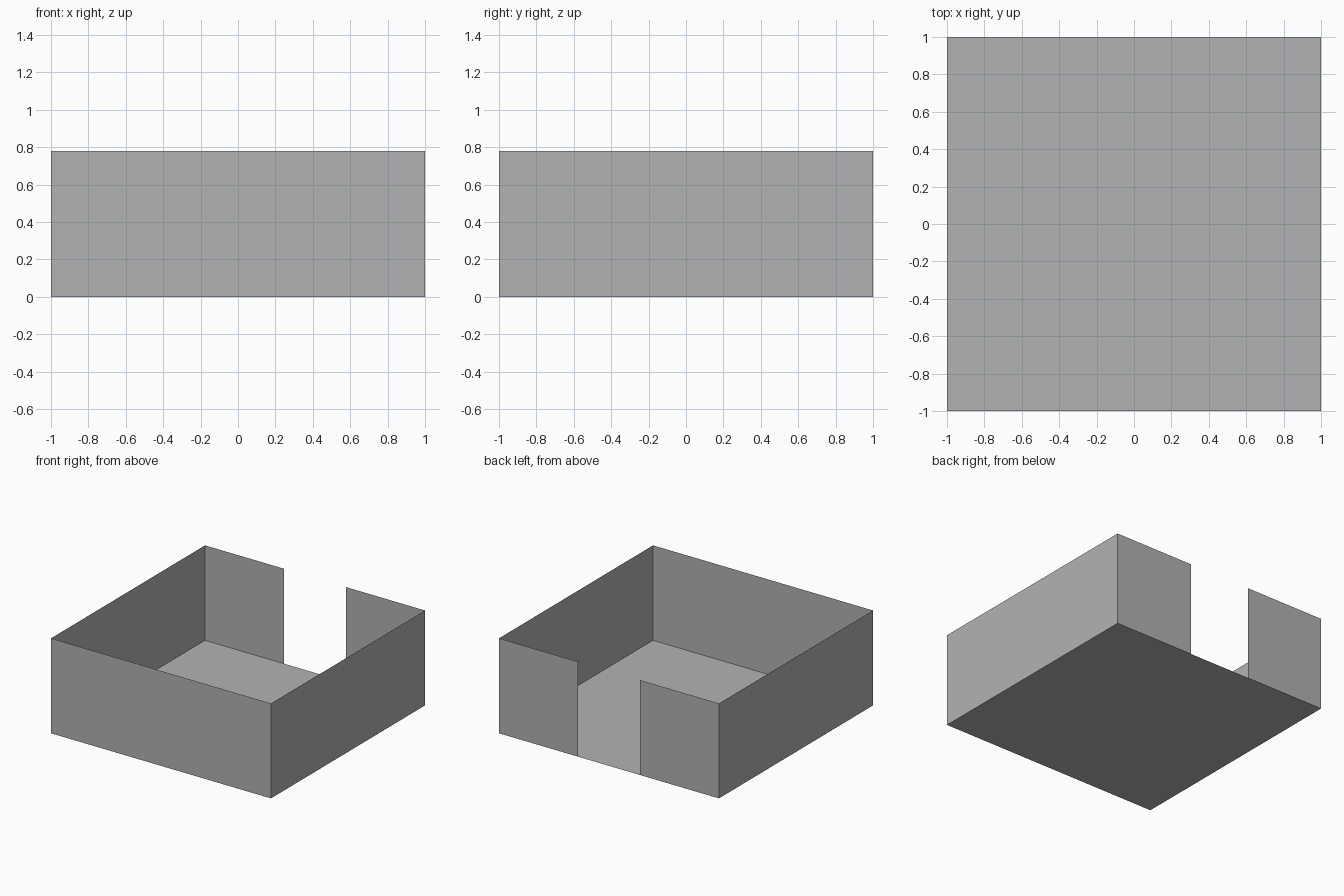
import bpy
import bmesh

HALF = 1.0      # half the side of the square room
HEIGHT = 0.78   # wall height
GAP = 0.28      # half the width of the doorway in the back wall

cube = bpy.data.objects.get("Cube")
if cube:
    bpy.data.objects.remove(cube, do_unlink=True)

# Plain grey for every surface
grey = bpy.data.materials.new("plain_grey")
grey.use_nodes = True
colour = (0.448, 0.448, 0.448, 1.0)
grey.diffuse_color = colour
grey.node_tree.nodes["Principled BSDF"].inputs["Base Color"].default_value = colour


def add_object(name, bm):
    mesh = bpy.data.meshes.new(name)
    bm.to_mesh(mesh)
    bm.free()
    mesh.materials.append(grey)
    obj = bpy.data.objects.new(name, mesh)
    bpy.context.collection.objects.link(obj)
    return obj


def add_wall(name, start, end):
    """Thin upright sheet raised from a floor line, facing right of its direction."""
    bm = bmesh.new()
    low = [bm.verts.new((x, y, 0)) for x, y in (start, end)]
    high = [bm.verts.new((x, y, HEIGHT)) for x, y in (end, start)]
    bm.faces.new(low + high)
    return add_object(name, bm)


# Floor sheet
bm = bmesh.new()
bmesh.ops.create_grid(bm, x_segments=1, y_segments=1, size=HALF)
add_object("floor", bm)

# Solid front and side walls
add_wall("front_wall", (-HALF, -HALF), (HALF, -HALF))
add_wall("left_wall", (HALF, -HALF), (HALF, HALF))
add_wall("right_wall", (-HALF, HALF), (-HALF, -HALF))

# Back wall, split by a full-height doorway
add_wall("back_wall_left", (HALF, HALF), (GAP, HALF))
add_wall("back_wall_right", (-GAP, HALF), (-HALF, HALF))
